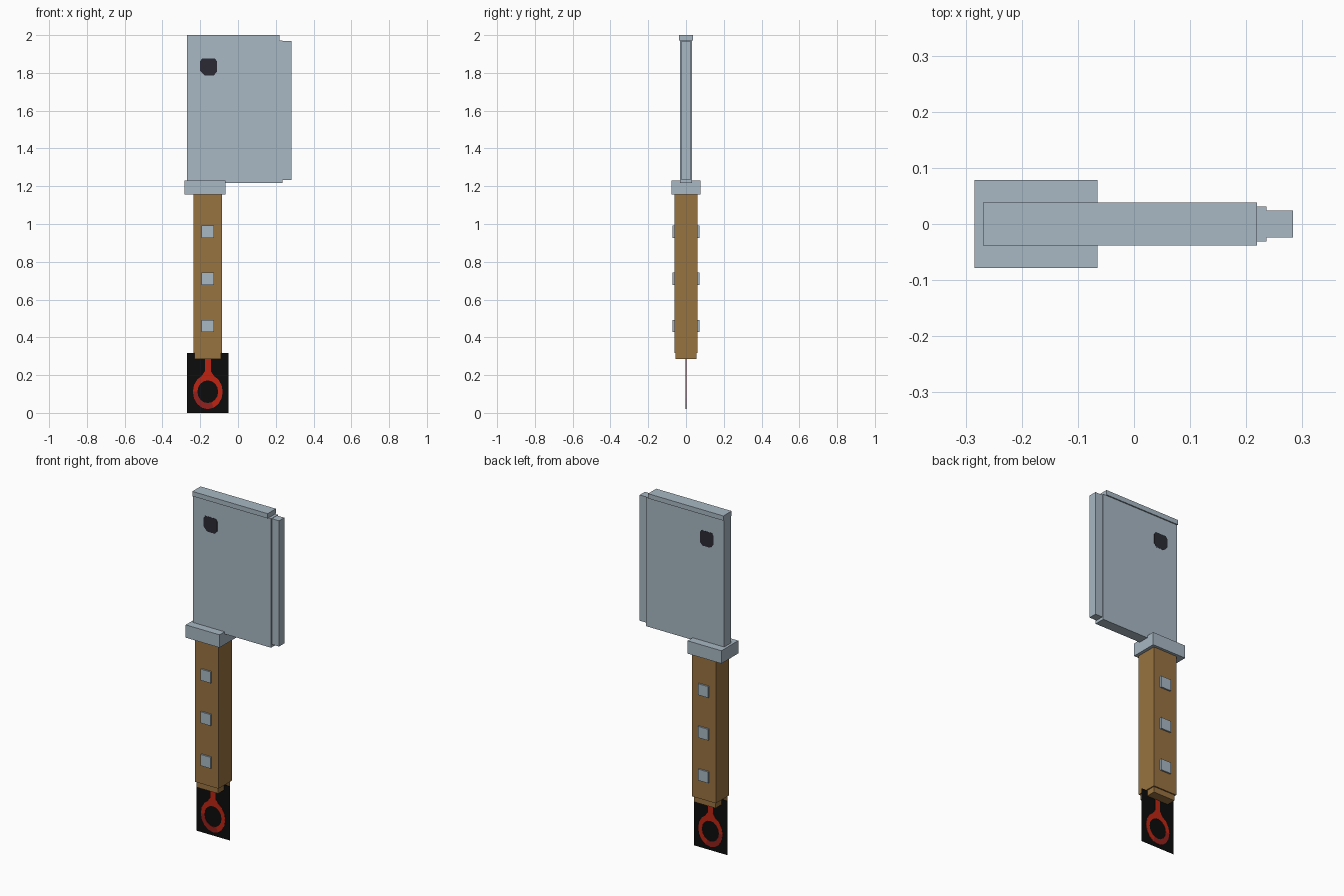
import bpy
import bmesh
from math import sin, cos, pi

cube = bpy.data.objects.get("Cube")
if cube:
    bpy.data.objects.remove(cube, do_unlink=True)

GRIP_X = -0.16  # centre line of the handle


def material(name, hex_colour):
    """Flat material from an sRGB hex colour."""
    srgb = [int(hex_colour[i:i + 2], 16) / 255 for i in (0, 2, 4)]
    linear = [c / 12.92 if c < 0.04045 else ((c + 0.055) / 1.055) ** 2.4 for c in srgb]
    mat = bpy.data.materials.new(name)
    mat.use_nodes = True
    mat.diffuse_color = (*linear, 1)
    mat.node_tree.nodes["Principled BSDF"].inputs["Base Color"].default_value = (*linear, 1)
    return mat


steel = material("steel", "a8b8c3")
wood = material("wood", "997340")
dark = material("dark hole", "2b2a35")
black = material("black", "0c0c0c")
red = material("red", "bd2412")
deep_red = material("deep red", "93201c")


def finish(name, bm, *mats):
    bmesh.ops.recalc_face_normals(bm, faces=bm.faces)
    mesh = bpy.data.meshes.new(name)
    bm.to_mesh(mesh)
    bm.free()
    for m in mats:
        mesh.materials.append(m)
    obj = bpy.data.objects.new(name, mesh)
    bpy.context.collection.objects.link(obj)
    return obj


def prism(name, outline, depth, mat):
    """Outline in x and z, extruded from -depth to +depth in y."""
    bm = bmesh.new()
    face = bm.faces.new([bm.verts.new((x, -depth, z)) for x, z in outline])
    new = bmesh.ops.extrude_face_region(bm, geom=[face])["geom"]
    verts = [v for v in new if isinstance(v, bmesh.types.BMVert)]
    bmesh.ops.translate(bm, verts=verts, vec=(0, 2 * depth, 0))
    return finish(name, bm, mat)


def box(name, x0, x1, z0, z1, depth, mat):
    return prism(name, [(x0, z0), (x1, z0), (x1, z1), (x0, z1)], depth, mat)


# Blade: body, thick spine on top, thin cutting edge
box("blade_body", -0.269, 0.236, 1.217, 1.972, 0.031, steel)
box("blade_spine", -0.269, 0.219, 1.972, 2.0, 0.038, steel)
box("blade_edge", 0.236, 0.283, 1.234, 1.97, 0.024, steel)

# Dark hanging hole, shown on both faces of the blade
hole = [(-0.19, 1.876), (-0.122, 1.876), (-0.112, 1.862), (-0.112, 1.805),
        (-0.128, 1.787), (-0.178, 1.787), (-0.2, 1.81), (-0.2, 1.862)]
prism("blade_hole", hole, 0.032, dark)

# Guard and handle
box("guard", -0.284, -0.065, 1.155, 1.23, 0.078, steel)
box("handle", GRIP_X - 0.0765, GRIP_X + 0.0765, 0.318, 1.155, 0.062, wood)
box("handle_end", GRIP_X - 0.07, GRIP_X + 0.07, 0.285, 0.318, 0.055, wood)

# Rivets pass through the handle
for i in range(3):
    z = 0.46 + 0.25 * i
    box(f"rivet_{i + 1}", GRIP_X - 0.033, GRIP_X + 0.033, z - 0.033, z + 0.033, 0.071, steel)

# Flat charm hanging below the handle
box("charm_plate", GRIP_X - 0.109, GRIP_X + 0.109, 0.0, 0.317, 0.001, black)
stem = [(-0.016, 0.3), (0.016, 0.3), (0.016, 0.22), (0.04, 0.185), (-0.04, 0.185), (-0.016, 0.22)]
prism("charm_stem", [(GRIP_X + x, z) for x, z in stem], 0.0025, red)

# Ring of the charm, darker on its lower left part
bm = bmesh.new()
SEGMENTS = 16
loops = []
for rx, rz, y in ((0.079, 0.092, -1), (0.055, 0.06, -1), (0.055, 0.06, 1), (0.079, 0.092, 1)):
    angles = [2 * pi * i / SEGMENTS for i in range(SEGMENTS)]
    loops.append([bm.verts.new((GRIP_X + rx * cos(a), y * 0.0025, 0.112 + rz * sin(a))) for a in angles])
for k in range(4):
    a, b = loops[k], loops[(k + 1) % 4]
    for i in range(SEGMENTS):
        j = (i + 1) % SEGMENTS
        face = bm.faces.new((a[i], a[j], b[j], b[i]))
        middle = face.calc_center_median()
        face.material_index = int((middle.x - GRIP_X) + (middle.z - 0.112) < -0.05)
finish("charm_ring", bm, red, deep_red)
